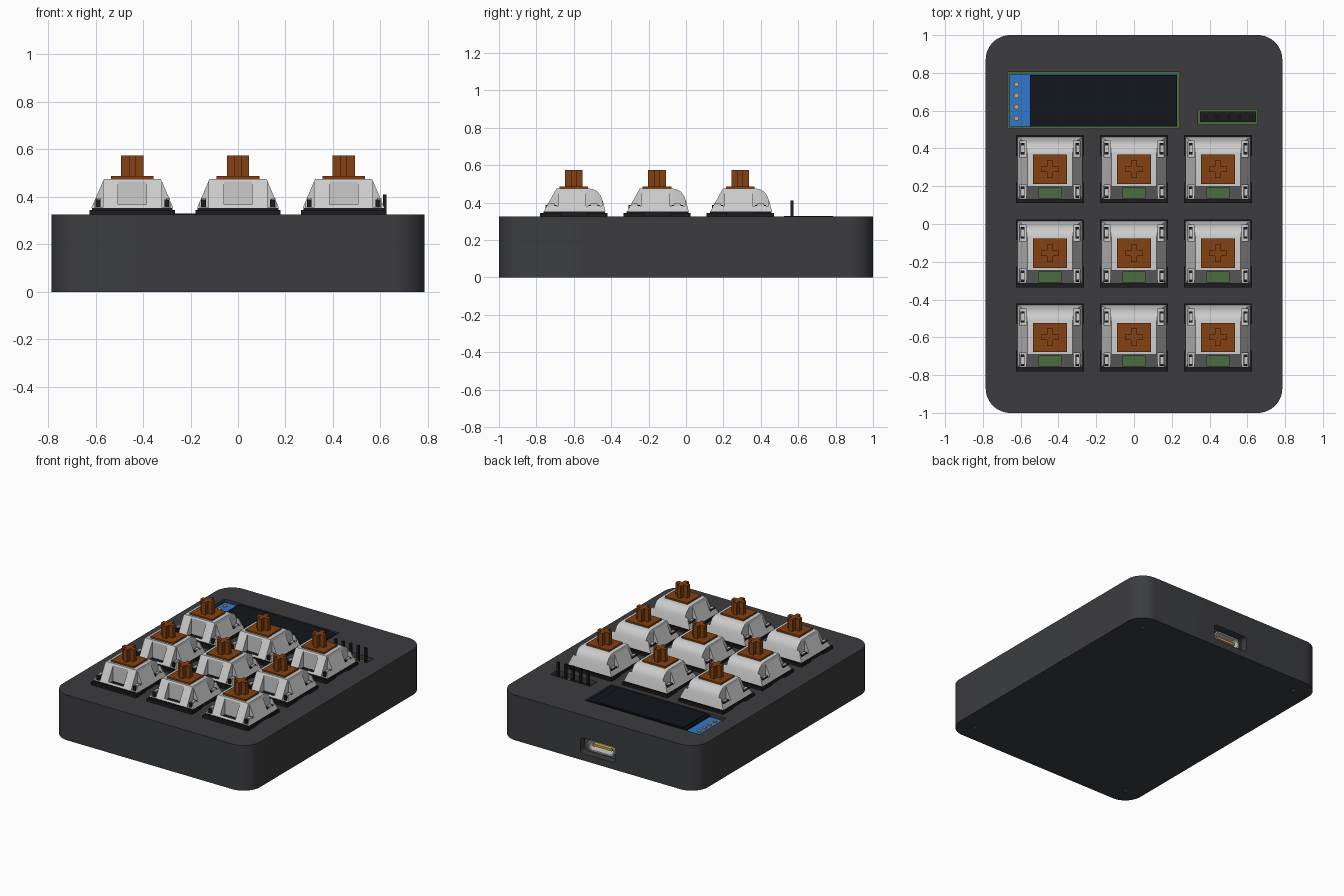
import bpy, bmesh, math
from mathutils import Matrix

if "Cube" in bpy.data.objects:
    bpy.data.objects.remove(bpy.data.objects["Cube"])

def material(name, r, g, b):
    m = bpy.data.materials.new(name)
    m.diffuse_color = (r, g, b, 1)
    m.use_nodes = True
    m.node_tree.nodes["Principled BSDF"].inputs["Base Color"].default_value = m.diffuse_color
    return m

CASE = material("case_charcoal", .045, .046, .05)
BLACK = material("black_plastic", .012, .012, .013)
GLASS = material("screen_glass", .006, .008, .012)
GREY = material("housing_grey", .55, .55, .55)
BROWN = material("stem_brown", .23, .052, .006)
BLUE = material("board_blue", .03, .19, .62)
GREEN = material("board_green", .07, .15, .05)
GOLD = material("gold", .65, .42, .08)
METAL = material("metal", .6, .6, .62)
SCREW = material("screw_grey", .12, .12, .12)

def finish(bm, name, mat=None):
    bmesh.ops.recalc_face_normals(bm, faces=bm.faces)
    me = bpy.data.meshes.new(name)
    bm.to_mesh(me)
    bm.free()
    ob = bpy.data.objects.new(name, me)
    bpy.context.collection.objects.link(ob)
    if mat:
        me.materials.append(mat)
    return ob

def boxes(name, specs, mat=None):
    """One object from (x0, x1, y0, y1, z0, z1) boxes."""
    bm = bmesh.new()
    for x0, x1, y0, y1, z0, z1 in specs:
        mx = Matrix.Translation(((x0+x1)/2, (y0+y1)/2, (z0+z1)/2)) @ Matrix.Diagonal((x1-x0, y1-y0, z1-z0, 1))
        bmesh.ops.create_cube(bm, size=1, matrix=mx)
    return finish(bm, name, mat)

def loft(name, rings, mat=None):
    bm = bmesh.new()
    vs = [[bm.verts.new(p) for p in ring] for ring in rings]
    n = len(vs[0])
    for a, b in zip(vs, vs[1:]):
        for i in range(n):
            bm.faces.new((a[i], a[(i+1) % n], b[(i+1) % n], b[i]))
    bm.faces.new(vs[0])
    bm.faces.new(vs[-1])
    return finish(bm, name, mat)

def round_rect(hw, hd, r, seg):
    pts = []
    for k, (sx, sy) in enumerate(((1, 1), (-1, 1), (-1, -1), (1, -1))):
        for i in range(seg+1):
            a = math.pi/2*(k + i/seg)
            pts.append((sx*(hw-r)+r*math.cos(a), sy*(hd-r)+r*math.sin(a)))
    return pts

def prism(name, hw, hd, r, z0, z1, mat=None, seg=16):
    pts = round_rect(hw, hd, r, seg)
    return loft(name, [[(x, y, z) for x, y in pts] for z in (z0, z1)], mat)

def port_prism(name, hw, hz, r, y0, y1, mat=None):
    """Rounded prism running along y at the port position."""
    pts = round_rect(hw, hz, r, 8)
    return loft(name, [[(x, y, z+.105) for x, z in pts] for y in (y0, y1)], mat)

def rod(name, x, y, r, z0, z1, mat=None):
    bm = bmesh.new()
    bmesh.ops.create_cone(bm, cap_ends=True, segments=20, radius1=r, radius2=r, depth=z1-z0,
                          matrix=Matrix.Translation((x, y, (z0+z1)/2)))
    return finish(bm, name, mat)

def cut(ob, cutter, keep=False):
    m = ob.modifiers.new("cut", 'BOOLEAN')
    m.operation, m.solver, m.object = 'DIFFERENCE', 'EXACT', cutter
    bpy.context.view_layer.objects.active = ob
    bpy.ops.object.modifier_apply(modifier=m.name)
    if not keep:
        bpy.data.objects.remove(cutter)

def smooth(ob, angle=30):
    bpy.ops.object.select_all(action='DESELECT')
    ob.select_set(True)
    bpy.context.view_layer.objects.active = ob
    bpy.ops.object.shade_smooth_by_angle(angle=math.radians(angle))

KEYS = [(x, y) for x in (-.445, 0, .445) for y in (.29, -.155, -.6)]
SCREWS = [(sx*.655, sy*.87) for sx in (-1, 1) for sy in (-1, 1)]

# Case: hollow rounded shell with key, screen, header, port and screw openings
case = prism("case", .785, 1, .13, 0, .325, CASE)
cut(case, prism("cavity", .73, .945, .08, .04, .29))
cut(case, boxes("key_holes", [(x-.164, x+.164, y-.164, y+.164, .25, .4) for x, y in KEYS]))
cut(case, boxes("top_windows", [(-.67, .24, .505, .805, .25, .4), (.338, .655, .527, .607, .25, .4)]))
cut(case, port_prism("port_hole", .14, .056, .025, .9, 1.1))
for x, y in SCREWS:
    cut(case, rod("screw_hole", x, y, .021, -.05, .025))
    smooth(rod("screw", x, y, .0195, .006, .03, SCREW))
smooth(case)

# Main circuit board
boxes("circuit_board", [(-.7, .7, -.92, .92, .17, .208)], GREEN)

# Display module
boxes("display_board", [(-.66, .228, .515, .795, .285, .308)], BLUE)
boxes("display_glass", [(-.55, .228, .515, .79, .308, .322), (-.53, .17, .525, .785, .31, .329)], GLASS)
for i in range(4):
    smooth(rod("display_pin", -.622, .56+.06*i, .013, .2, .316, GOLD))

# Pin header
boxes("header_base", [(.35, .645, .54, .595, .2, .27)], BLACK)
boxes("header_pins", [(.381+.0593*i-.008, .381+.0593*i+.008, .559, .575, .2, .41) for i in range(5)], BLACK)

# Connector in the rear port
shell = port_prism("port_shell", .105, .04, .038, .8, .965, METAL)
cut(shell, port_prism("port_inside", .095, .03, .029, .84, 1.0))
smooth(shell)
boxes("port_tongue", [(-.075, .075, .83, .95, .097, .113)], GOLD)

# Master switch: tapered upper housing with a curved back
profile = [(.352, -.16, .17), (.40, -.134, .158), (.435, -.115, .145),
           (.458, -.102, .128), (.470, -.095, .108), (.475, -.092, .085)]
rings = []
for z, yf, yb in profile:
    w = .173 - (z-.352)*.43
    rings.append([(-w, yf, z), (w, yf, z), (w, yb, z), (-w, yb, z)])
housing = loft("switch_housing", rings, GREY)
base = boxes("switch_base", [(-.18, .18, -.18, .18, .325, .345)], BLACK)
cut(base, boxes("edge_notches", [(s*.178-.008, s*.178+.008, -.07, .07, .3, .4) for s in (-1, 1)]))
lower = boxes("switch_lower", [(-.162, .162, -.162, .162, .208, .33)], BLACK)
tier = boxes("switch_tier", [(-.17, .17, -.163, .168, .34, .353)], BLACK)

# Light slot through all layers, and side clip pockets
slot = boxes("light_slot", [(-.06, .06, -.152, -.098, .15, .6)])
for ob in (housing, base, lower, tier):
    cut(ob, slot, keep=True)
bpy.data.objects.remove(slot)
cut(housing, boxes("pockets", [(sx*.142-.018, sx*.142+.018, y-.042, y+.042, .356, .6)
                               for sx in (-1, 1) for y in (.108, -.125)]))
clips = boxes("switch_clips", [(sx*.145-.01, sx*.145+.01, y-.03, y+.03, .345, .388)
                               for sx in (-1, 1) for y in (.108, -.122)], BLACK)
latches = boxes("switch_latches", [(sx*.147-.006, sx*.147+.012, y-.018, y+.018, .345, .394)
                                   for sx in (-1, 1) for y in (.108, -.122)], GREY)

# Cross-shaped stem on its block
stem = boxes("switch_stem", [(-.09, .09, -.077, .077, .46, .487), (-.047, .047, -.015, .015, .48, .575),
                             (-.015, .015, -.047, .047, .48, .575)], BROWN)
smooth(housing, 25)

# Repeat the switch over the key grid
parts = (housing, base, lower, tier, clips, latches, stem)
for x, y in KEYS[1:]:
    for p in parts:
        c = p.copy()
        c.location = (x, y, 0)
        bpy.context.collection.objects.link(c)
for p in parts:
    p.location = (*KEYS[0], 0)
